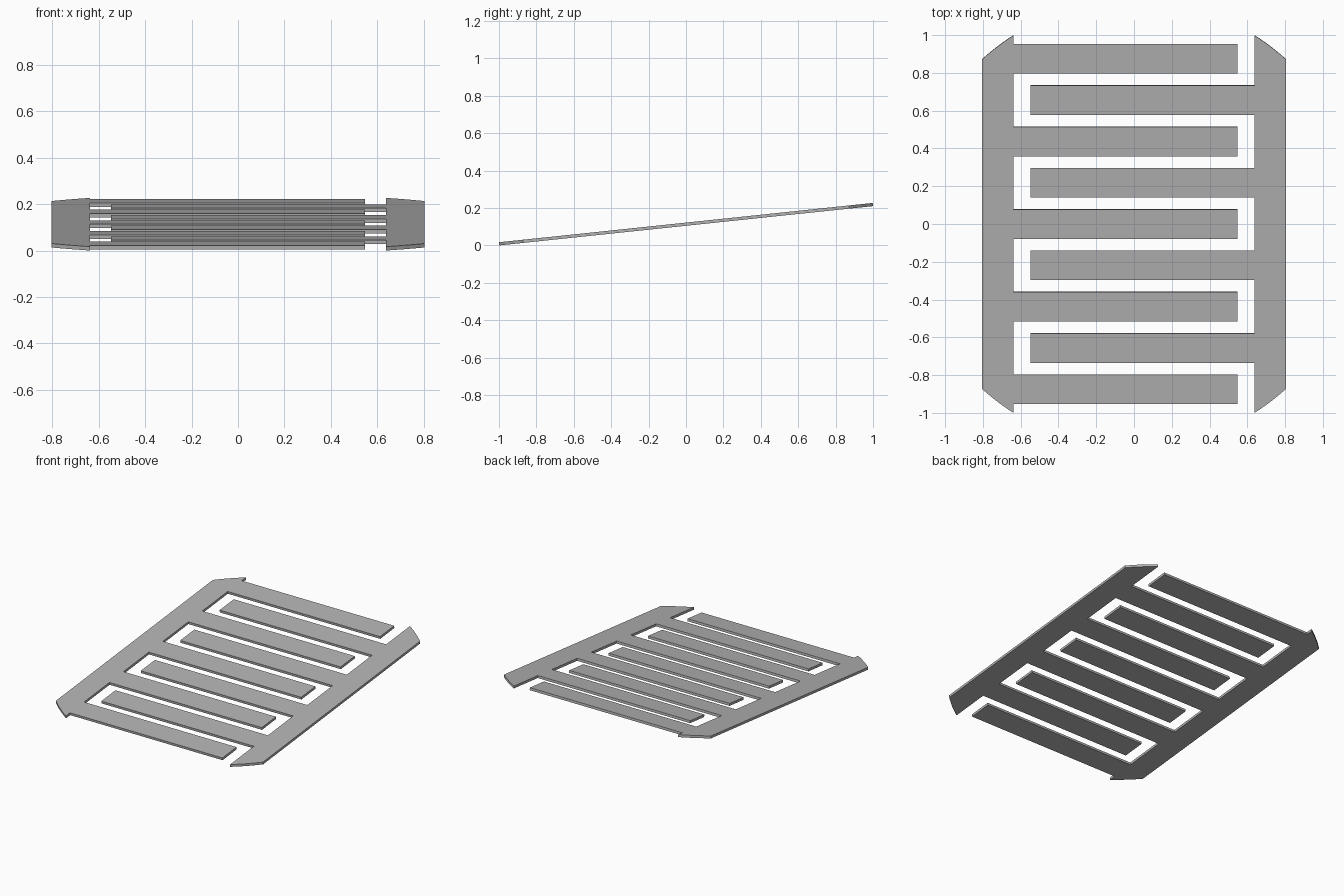
import bpy
import bmesh
import math

if "Cube" in bpy.data.objects:
    bpy.data.objects.remove(bpy.data.objects["Cube"], do_unlink=True)

THICK = 0.017
TILT = math.radians(6)
INNER, OUTER, REACH = 0.638, 0.805, 0.547   # rail edges and finger tip
RADIUS = 1.19                               # circle that rounds the rail ends
PITCH, HALF = 0.44, 0.0785                  # finger spacing and half width
LIFT = 1.005 * math.sin(TILT) + THICK / 2 * math.cos(TILT)

# Plain grey metal
grey = bpy.data.materials.new("grey metal")
grey.use_nodes = True
colour = (0.45, 0.45, 0.45, 1)
grey.diffuse_color = colour
grey.node_tree.nodes["Principled BSDF"].inputs["Base Color"].default_value = colour


def comb(name, side, fingers):
    """Flat comb: a rail on one side with fingers pointing to the other."""
    # Rail end arcs, from inner edge to outer edge
    arc = []
    steps = 6
    for i in range(steps + 1):
        x = INNER + (OUTER - INNER) * i / steps
        arc.append((x, math.sqrt(RADIUS ** 2 - x ** 2)))
    outline = arc + [(x, -y) for x, y in reversed(arc)]
    # Fingers, from front to back along the inner edge
    for i in range(fingers):
        mid = (i - (fingers - 1) / 2) * PITCH
        outline += [(INNER, mid - HALF), (-REACH, mid - HALF),
                    (-REACH, mid + HALF), (INNER, mid + HALF)]

    bm = bmesh.new()
    face = bm.faces.new([bm.verts.new((side * x, y, -THICK / 2)) for x, y in outline])
    top = bmesh.ops.extrude_face_region(bm, geom=[face])["geom"]
    moved = [v for v in top if isinstance(v, bmesh.types.BMVert)]
    bmesh.ops.translate(bm, verts=moved, vec=(0, 0, THICK))
    bmesh.ops.recalc_face_normals(bm, faces=bm.faces)
    mesh = bpy.data.meshes.new(name)
    bm.to_mesh(mesh)
    bm.free()
    mesh.materials.append(grey)
    obj = bpy.data.objects.new(name, mesh)
    bpy.context.collection.objects.link(obj)
    # Lean the plate up towards the back
    obj.rotation_euler.x = TILT
    obj.location.z = LIFT
    return obj


comb("right_comb", -1, 5)
comb("left_comb", 1, 4)
